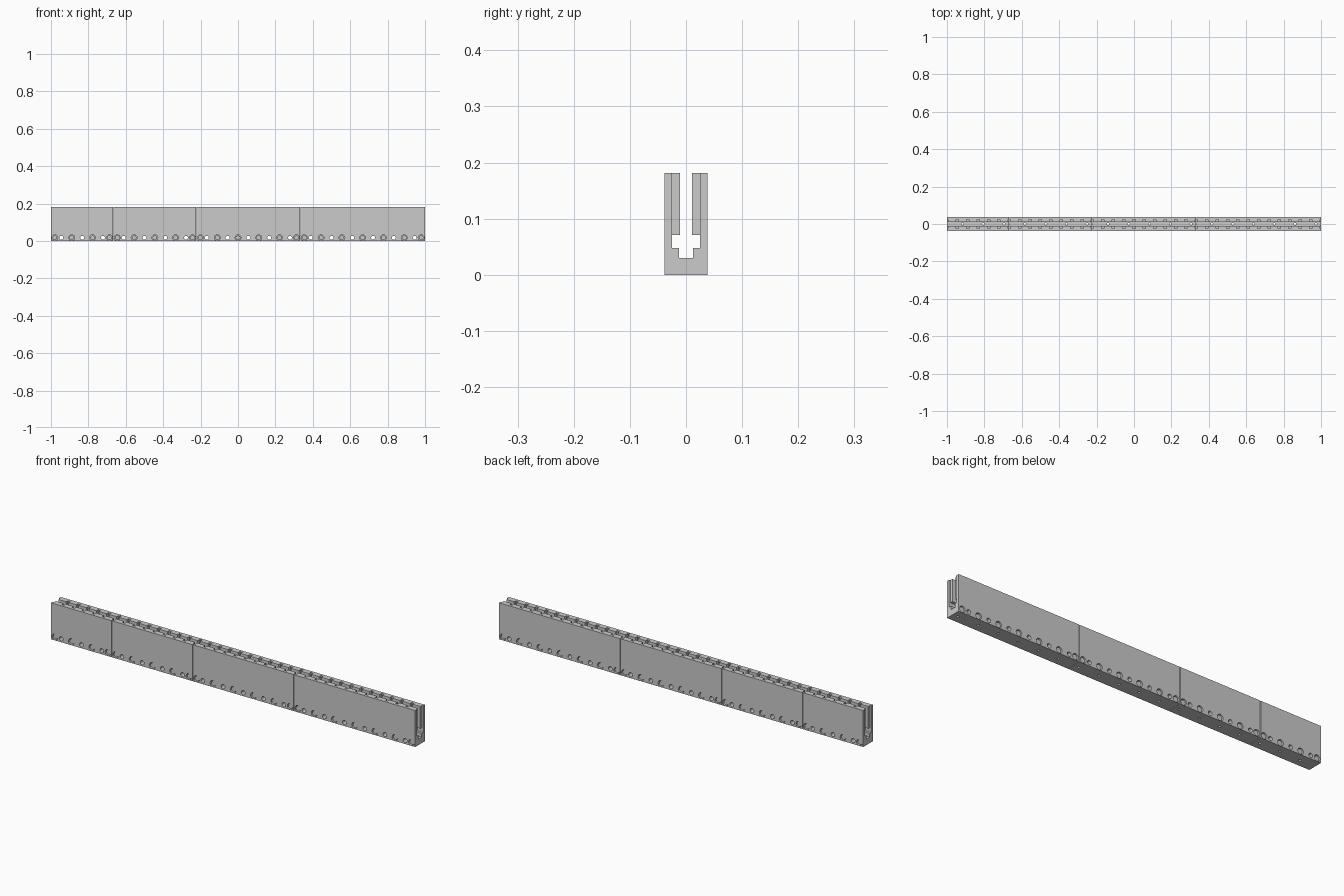
import bpy, bmesh, math
from mathutils import Matrix

if "Cube" in bpy.data.objects:
    bpy.data.objects.remove(bpy.data.objects["Cube"])

UNIT = 2 / 18          # hole pitch along the track
GAP = 0.003            # joint between neighbouring track sections
TOP = 0.181
HOLE_Z = 0.017

# half of the U cross-section (y, z), mirrored below
HALF = [(0.038, 0), (0.038, TOP), (0.025, TOP), (0.025, 0.048),
        (0.0125, 0.048), (0.0125, 0.03)]
PROFILE = HALF + [(-y, z) for y, z in reversed(HALF)]


def finish(bm, name):
    bmesh.ops.recalc_face_normals(bm, faces=bm.faces)
    me = bpy.data.meshes.new(name)
    bm.to_mesh(me)
    bm.free()
    ob = bpy.data.objects.new(name, me)
    bpy.context.collection.objects.link(ob)
    return ob


def cylinder(bm, centre, radius, depth, along_y=True):
    m = Matrix.Translation(centre)
    if along_y:
        m = m @ Matrix.Rotation(math.pi / 2, 4, 'X')
    bmesh.ops.create_cone(bm, cap_ends=True, segments=20, radius1=radius,
                          radius2=radius, depth=depth, matrix=m)


def box(bm, centre, size):
    bmesh.ops.create_cube(bm, size=1, matrix=Matrix.Translation(centre)
                          @ Matrix.Diagonal((*size, 1)))


def track_section(index, start, units):
    length = units * UNIT
    x0 = start + (GAP / 2 if index > 1 else 0)
    x1 = start + length - (GAP / 2 if index < 4 else 0)

    # U channel extrusion
    bm = bmesh.new()
    face = bm.faces.new([bm.verts.new((x0, y, z)) for y, z in PROFILE])
    ext = bmesh.ops.extrude_face_region(bm, geom=[face])
    verts = [v for v in ext['geom'] if isinstance(v, bmesh.types.BMVert)]
    bmesh.ops.translate(bm, verts=verts, vec=(x1 - x0, 0, 0))
    channel = finish(bm, f"u_channel_{index}")

    # cutters: blind side bores, side through holes, vertical base holes
    bm = bmesh.new()
    bores = [0.021, length - 0.021] + [k * UNIT for k in range(1, units)]
    for x in bores:
        for side in (-1, 1):
            cylinder(bm, (start + x, side * 0.038, HOLE_Z), 0.0155, 0.03)
    for k in range(units):
        cylinder(bm, (start + (k + 0.5) * UNIT, 0, HOLE_Z), 0.0105, 0.1)
        cylinder(bm, (start + (k + 0.75) * UNIT, 0, 0.017), 0.006, 0.05, False)
    cutter = finish(bm, f"hole_cutter_{index}")
    cutter.hide_render = True
    cutter.hide_set(True)
    mod = channel.modifiers.new("holes", 'BOOLEAN')
    mod.operation = 'DIFFERENCE'
    mod.solver = 'EXACT'
    mod.object = cutter

    # screws seated in the blind bores
    bm = bmesh.new()
    for x in bores:
        for side in (-1, 1):
            cylinder(bm, (start + x, side * 0.0275, HOLE_Z), 0.0125, 0.011)
    finish(bm, f"screw_heads_{index}")

    # two facing rows of magnets
    bm = bmesh.new()
    for k in range(units * 2):
        for side in (-1, 1):
            box(bm, (start + (k + 0.5) * UNIT / 2, side * 0.0178,
                     (0.071 + TOP) / 2), (0.042, 0.0144, TOP - 0.071))
    finish(bm, f"magnets_{index}")


# four sections, each one pitch longer than the last
x = -1.0
for i, units in enumerate((3, 4, 5, 6), 1):
    track_section(i, x, units)
    x += units * UNIT
